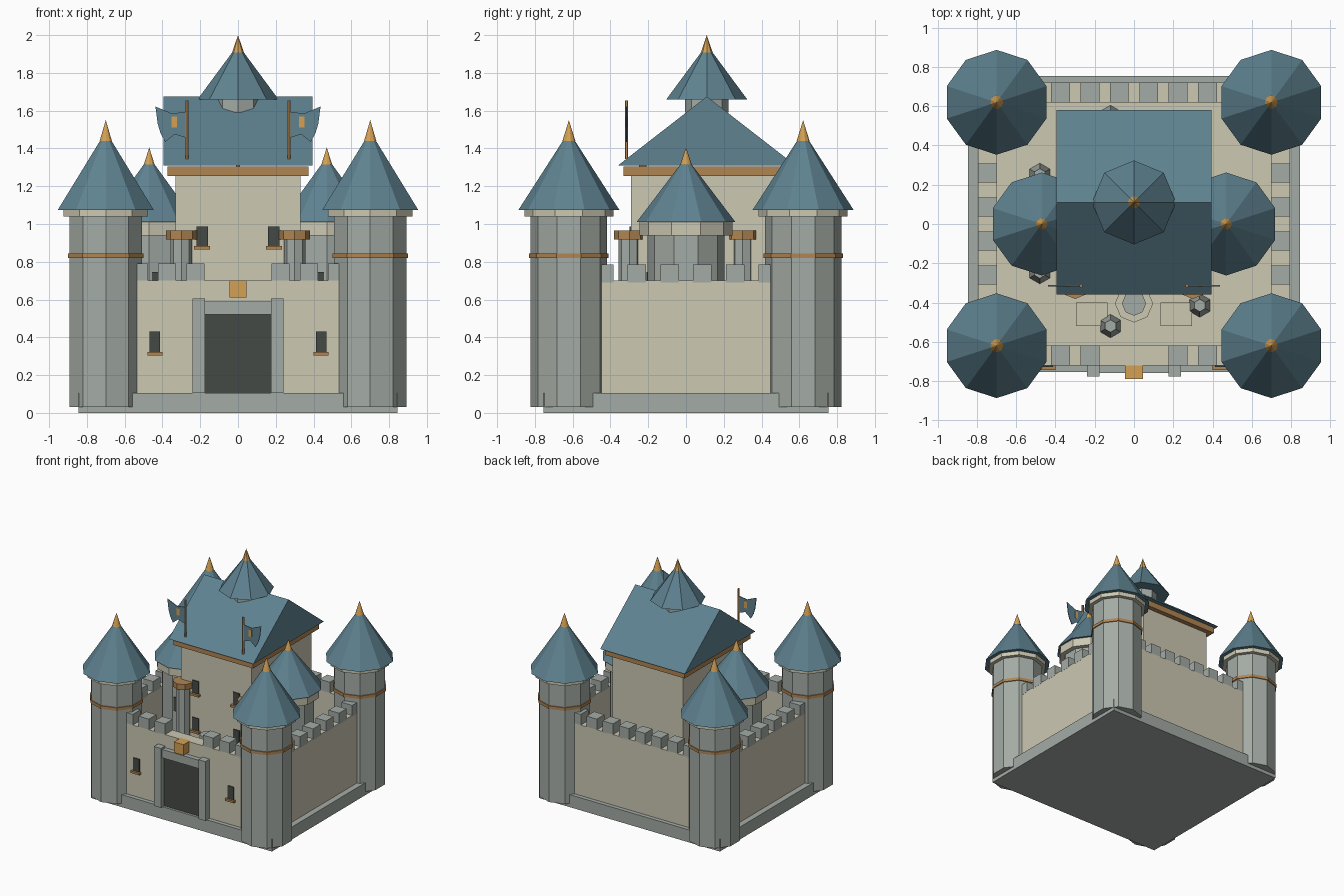
import bpy, bmesh, math
from mathutils import Vector

if "Cube" in bpy.data.objects:
    bpy.data.objects.remove(bpy.data.objects["Cube"])


def srgb(v):
    return v / 12.92 if v <= 0.04045 else ((v + 0.055) / 1.055) ** 2.4


def material(name, r, g, b):
    m = bpy.data.materials.new(name)
    m.diffuse_color = (srgb(r), srgb(g), srgb(b), 1)
    m.use_nodes = True
    m.node_tree.nodes["Principled BSDF"].inputs["Base Color"].default_value = m.diffuse_color
    return m


CREAM = material("cream plaster", 0.80, 0.785, 0.70)
STONE = material("grey stone", 0.64, 0.67, 0.645)
ROOF = material("blue slate", 0.37, 0.51, 0.565)
WOOD = material("brown timber", 0.69, 0.52, 0.32)
GOLD = material("gold", 0.83, 0.63, 0.33)
DARK = material("dark opening", 0.27, 0.29, 0.27)


def finish(name, bm, mat):
    bmesh.ops.recalc_face_normals(bm, faces=bm.faces)
    me = bpy.data.meshes.new(name)
    bm.to_mesh(me)
    bm.free()
    me.materials.append(mat)
    ob = bpy.data.objects.new(name, me)
    bpy.context.collection.objects.link(ob)
    return ob


def box(name, x0, x1, y0, y1, z0, z1, mat):
    bm = bmesh.new()
    bmesh.ops.create_cube(bm, size=1)
    for v in bm.verts:
        v.co = Vector(((x0 + x1) / 2 + v.co.x * (x1 - x0),
                       (y0 + y1) / 2 + v.co.y * (y1 - y0),
                       (z0 + z1) / 2 + v.co.z * (z1 - z0)))
    return finish(name, bm, mat)


def prism(name, x, y, z0, z1, r0, r1, mat, n=10):
    """Regular column, frustum or (r1 = 0) pyramid with a corner on the y axis."""
    bm = bmesh.new()

    def ring(r, z):
        return [bm.verts.new((x + r * math.sin(2 * math.pi * i / n),
                              y + r * math.cos(2 * math.pi * i / n), z)) for i in range(n)]
    low = ring(r0, z0)
    bm.faces.new(low)
    if r1 > 0:
        high = ring(r1, z1)
        bm.faces.new(high)
    else:
        tip = bm.verts.new((x, y, z1))
    for i in range(n):
        j = (i + 1) % n
        if r1 > 0:
            bm.faces.new((low[i], low[j], high[j], high[i]))
        else:
            bm.faces.new((low[i], low[j], tip))
    return finish(name, bm, mat)


def extrude(name, points, depth, mat):
    """Closed outline of 3D points pushed along the depth vector."""
    bm = bmesh.new()
    face = bm.faces.new([bm.verts.new(p) for p in points])
    res = bmesh.ops.extrude_face_region(bm, geom=[face], use_keep_orig=True)
    for v in res["geom"]:
        if isinstance(v, bmesh.types.BMVert):
            v.co += Vector(depth)
    return finish(name, bm, mat)


def window(name, x, y, z0, z1, w, sill=True):
    box(name, x - w, x + w, y - 0.008, y + 0.01, z0, z1, DARK)
    if sill:
        box(name + "_sill", x - w - 0.012, x + w + 0.012, y - 0.025, y + 0.01,
            z0 - 0.018, z0, WOOD)


# Base and curtain walls
box("base", -0.845, 0.845, -0.755, 0.755, 0, 0.105, STONE)
box("courtyard_floor", -0.75, 0.75, -0.68, 0.68, 0.09, 0.115, CREAM)
for s in (-1, 1):
    xs, ys = sorted((s * 0.70, s * 0.795)), sorted((s * 0.62, s * 0.72))
    box("side_wall", xs[0], xs[1], -0.72, 0.72, 0.1, 0.70, CREAM)
    box("end_wall", -0.795, 0.795, ys[0], ys[1], 0.1, 0.70, CREAM)
    # Merlons, leaving a gap above the gate
    for i in range(6):
        y = -0.4325 + i * 0.173
        box("side_merlon", s * 0.747 - 0.049, s * 0.747 + 0.049,
            y - 0.049, y + 0.049, 0.69, 0.785, STONE)
    for i in range(8):
        x = -0.525 + i * 0.15
        if s < 0 and i in (3, 4):
            continue
        box("end_merlon", x - 0.048, x + 0.048, s * 0.67 - 0.05, s * 0.67 + 0.05,
            0.69, 0.79, STONE)

# Corner towers
for sx in (-1, 1):
    for sy in (-1, 1):
        x, y = sx * 0.70, sy * 0.62
        prism("tower_body", x, y, 0.03, 1.045, 0.203, 0.203, STONE)
        prism("tower_band", x, y, 0.82, 0.845, 0.211, 0.211, WOOD)
        prism("tower_collar", x, y, 1.04, 1.08, 0.235, 0.235, CREAM)
        prism("tower_roof", x, y, 1.075, 1.49, 0.267, 0, ROOF)
        prism("tower_finial", x, y, 1.44, 1.55, 0.034, 0, GOLD)

# Gate
box("gate_door", -0.18, 0.18, -0.735, -0.70, 0.105, 0.53, DARK)
box("gate_lintel", -0.24, 0.24, -0.76, -0.70, 0.52, 0.59, STONE)
for s in (-1, 1):
    a, b = sorted((s * 0.175, s * 0.24))
    box("gate_pier", a, b, -0.778, -0.70, 0.105, 0.605, STONE)
    window("wall_window", s * 0.44, -0.72, 0.323, 0.43, 0.028)
box("gate_keystone", -0.045, 0.045, -0.79, -0.70, 0.61, 0.70, GOLD)

# Keep with gabled roof
box("keep", -0.33, 0.33, -0.29, 0.51, 0.1, 1.26, CREAM)
box("keep_cornice", -0.372, 0.372, -0.33, 0.55, 1.255, 1.305, WOOD)
extrude("keep_roof", [(-0.395, -0.36, 1.31), (-0.395, 0.58, 1.31), (-0.395, 0.11, 1.675)],
        (0.79, 0, 0), ROOF)
box("ridge_bracket", -0.01, 0.01, -0.25, -0.21, 1.295, 1.315, WOOD)

# Lantern turret on the ridge
prism("lantern_body", 0, 0.11, 1.59, 1.67, 0.115, 0.115, STONE, 8)
prism("lantern_roof", 0, 0.11, 1.66, 1.95, 0.214, 0, ROOF, 8)
prism("lantern_finial", 0, 0.11, 1.90, 2.0, 0.034, 0, GOLD, 8)

for s in (-1, 1):
    # Side turrets
    x = s * 0.47
    prism("turret_body", x, 0, 0.1, 0.95, 0.205, 0.205, STONE)
    prism("turret_collar", x, 0, 0.94, 1.015, 0.245, 0.245, CREAM)
    prism("turret_roof", x, 0, 1.01, 1.355, 0.262, 0, ROOF)
    prism("turret_finial", x, 0, 1.315, 1.405, 0.03, 0, GOLD)
    window("turret_window", s * 0.44, -0.2, 0.63, 0.745, 0.016, False)
    # Keep windows, two rows
    for z in (0.57, 0.883):
        window("keep_window", s * 0.19, -0.29, z, z + 0.105, 0.03)
    # Timber-capped columns
    for sy in (-1, 1):
        prism("column", s * 0.30, sy * 0.30, 0.1, 0.93, 0.057, 0.057, STONE, 8)
        prism("column_cap", s * 0.30, sy * 0.30, 0.918, 0.965, 0.082, 0.082, WOOD, 8)
    # Flags
    prism("flag_pole", s * 0.27, -0.315, 1.345, 1.655, 0.009, 0.009, WOOD, 6)
    outline = [(0.27, 1.595), (0.35, 1.585), (0.437, 1.622), (0.425, 1.53),
               (0.445, 1.455), (0.385, 1.435), (0.335, 1.475), (0.27, 1.455)]
    outline[4] = (0.41, 1.48)
    extrude("flag", [(s * px, -0.318, pz) for px, pz in outline], (0, 0.006, 0), ROOF)
    a, b = sorted((s * 0.323, s * 0.352))
    box("flag_emblem", a, b, -0.32, -0.31, 1.51, 1.57, GOLD)
    # Courtyard plinths
    a, b = sorted((s * 0.135, s * 0.295))
    box("plinth", a, b, -0.52, -0.40, 0.1, 0.14, CREAM)

# Courtyard fountain and stone posts
prism("fountain_base", 0, -0.405, 0.1, 0.2, 0.097, 0.097, CREAM, 8)
prism("fountain_column", 0, -0.405, 0.1, 0.63, 0.062, 0.062, STONE, 8)
for x, y in ((-0.12, -0.52), (0.335, -0.415), (-0.48, 0.25), (-0.48, -0.245), (-0.12, 0.545)):
    prism("stone_post", x, y, 0.1, 0.32, 0.062, 0.032, STONE, 6)
